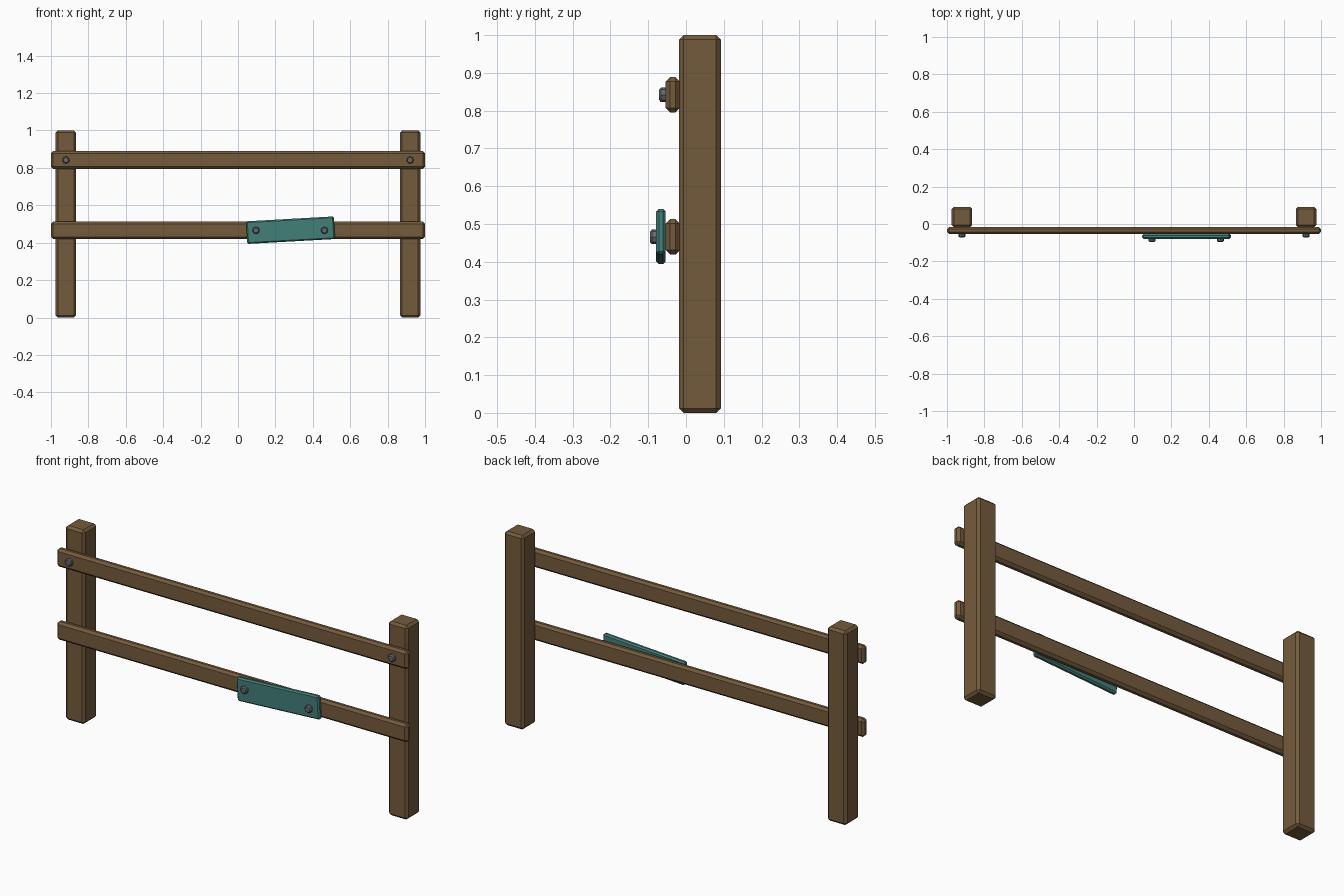
import bpy, math

if "Cube" in bpy.data.objects:
    bpy.data.objects.remove(bpy.data.objects["Cube"])

def material(name, rgb):
    m = bpy.data.materials.new(name)
    m.diffuse_color = (*rgb, 1)
    m.use_nodes = True
    m.node_tree.nodes["Principled BSDF"].inputs["Base Color"].default_value = m.diffuse_color
    return m

wood = material("brown wood", (0.175, 0.105, 0.045))
teal = material("teal paint", (0.055, 0.215, 0.19))
steel = material("grey steel", (0.13, 0.14, 0.16))

def finish(ob, name, mat, bevel):
    ob.name = name
    ob.data.materials.append(mat)
    b = ob.modifiers.new("bevel", 'BEVEL')
    b.width = bevel
    b.segments = 1
    b.limit_method = 'ANGLE'
    b.angle_limit = math.radians(50)

def box(name, mat, lo, hi, bevel, tilt=0):
    bpy.ops.mesh.primitive_cube_add(size=1, location=[(a + b) / 2 for a, b in zip(lo, hi)])
    ob = bpy.context.object
    ob.scale = [b - a for a, b in zip(lo, hi)]
    bpy.ops.object.transform_apply(location=False, rotation=False, scale=True)
    ob.rotation_euler.y = tilt
    finish(ob, name, mat, bevel)

def bolt(name, x, z, front, back):
    bpy.ops.mesh.primitive_cylinder_add(vertices=8, radius=0.0195, depth=back - front,
        location=(x, (front + back) / 2, z), rotation=(math.pi / 2, 0, 0))
    finish(bpy.context.object, name, steel, 0.005)

# Posts and the bolts holding the upper rail
for side, s in (("left", -1), ("right", 1)):
    x = 0.92 * s
    box(side + "_post", wood, (x - 0.055, -0.018, 0), (x + 0.055, 0.092, 1), 0.012)
    bolt(side + "_rail_bolt", x, 0.842, -0.071, -0.045)

# Rails across the front of the posts
for name, z in (("upper_rail", 0.842), ("lower_rail", 0.466)):
    box(name, wood, (-1, -0.054, z - 0.047), (1, -0.016, z + 0.047), 0.012)

# Slightly tilted repair plate with two bolts
box("repair_plate", teal, (0.046, -0.079, 0.4065), (0.516, -0.054, 0.5275), 0.007,
    tilt=-math.radians(3.2))
for name, x in (("left_plate_bolt", 0.096), ("right_plate_bolt", 0.462)):
    bolt(name, x, 0.466, -0.095, -0.07)
